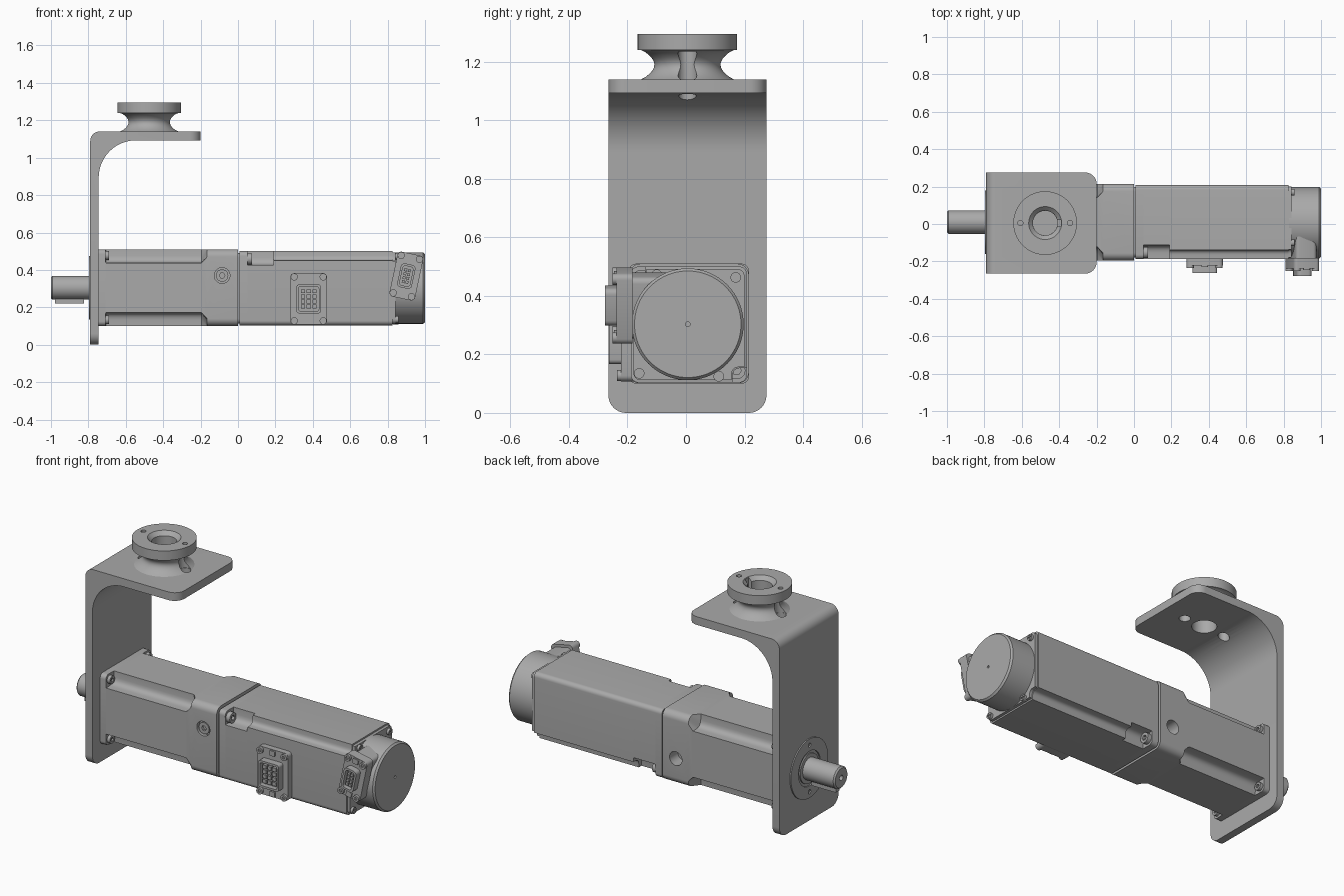
import bpy, bmesh
from math import sin, cos, pi, radians
from mathutils import Matrix, Vector

cube = bpy.data.objects.get("Cube")
if cube:
    bpy.data.objects.remove(cube)

grey = bpy.data.materials.new("machined grey")
grey.use_nodes = True
grey.diffuse_color = (0.4, 0.4, 0.4, 1)
grey.node_tree.nodes["Principled BSDF"].inputs["Base Color"].default_value = grey.diffuse_color
parts = []


def finish(bm, name):
    bmesh.ops.remove_doubles(bm, verts=bm.verts, dist=1e-5)
    bmesh.ops.recalc_face_normals(bm, faces=bm.faces)
    mesh = bpy.data.meshes.new(name)
    bm.to_mesh(mesh)
    bm.free()
    mesh.materials.append(grey)
    obj = bpy.data.objects.new(name, mesh)
    bpy.context.collection.objects.link(obj)
    parts.append(obj)
    return obj


def lathe(name, profile, origin, axis, segs=64, closed=False):
    """Revolve (radius, distance) pairs around an axis through origin."""
    place = {"x": lambda r, t, a: (t, r * cos(a), r * sin(a)),
             "y": lambda r, t, a: (r * cos(a), t, r * sin(a)),
             "z": lambda r, t, a: (r * cos(a), r * sin(a), t)}[axis]
    bm = bmesh.new()
    rings = [[bm.verts.new(Vector(origin) + Vector(place(r, t, 2 * pi * i / segs)))
              for r, t in profile] for i in range(segs)]
    n = len(profile)
    for i in range(segs):
        a, b = rings[i], rings[(i + 1) % segs]
        for j in range(n if closed else n - 1):
            k = (j + 1) % n
            bm.faces.new((a[j], a[k], b[k], b[j]))
    return finish(bm, name)


def cyl(name, origin, axis, r, start, end, segs=32):
    return lathe(name, [(0, start), (r, start), (r, end), (0, end)], origin, axis, segs)


def box(name, centre, size, bevel=0, tilt=0):
    """Box with rounded corners as seen from the front."""
    bm = bmesh.new()
    bmesh.ops.create_cube(bm, size=1, matrix=Matrix.Diagonal((*size, 1)))
    if bevel:
        edges = [e for e in bm.edges if abs(e.verts[0].co.y - e.verts[1].co.y) > size[1] / 2]
        bmesh.ops.bevel(bm, geom=edges, offset=bevel, segments=4, profile=0.5, affect="EDGES")
    bm.transform(Matrix.Translation(centre) @ Matrix.Rotation(tilt, 4, "Y"))
    return finish(bm, name)


def cut(obj, *cutters):
    for c in cutters:
        mod = obj.modifiers.new("cut", "BOOLEAN")
        mod.operation, mod.object = "DIFFERENCE", c
        bpy.context.view_layer.objects.active = obj
        bpy.ops.object.modifier_apply(modifier=mod.name)
        parts.remove(c)
        bpy.data.objects.remove(c)


def section(x, h, corners):
    """Square section; a corner is ('round', d) or ('notch', d)."""
    pts = []
    for k, (kind, d) in enumerate(corners):
        for i in range(8):
            t = pi / 2 * i / 7
            s, c = max(sin(t), 0), max(cos(t), 0)
            if kind == "notch":
                y, z = h - d * s ** 0.5, h - d * c ** 0.5
            else:
                y, z = h - d + d * c, h - d + d * s
            for _ in range(k):
                y, z = -z, y
            pts.append((x, y + AY, z + AZ))
    return pts


def loft(name, sections):
    bm = bmesh.new()
    rings = [[bm.verts.new(p) for p in s] for s in sections]
    n = len(rings[0])
    for a, b in zip(rings, rings[1:]):
        for i in range(n):
            j = (i + 1) % n
            bm.faces.new((a[i], a[j], b[j], b[i]))
    bm.faces.new(rings[0])
    bm.faces.new(rings[-1])
    return finish(bm, name)


AY, AZ = 0.01, 0.305          # drive axis
HX, HY = -0.475, 0.005        # hub axis
AXIS, HUB = (0, AY, AZ), (HX, HY, 0)

# Bracket: bent plate with rounded free corners
arc = [(-0.745 + 0.2 * (1 - cos(t)), 0.893 + 0.2 * sin(t)) for t in [pi / 2 * i / 16 for i in range(17)]]
bend = [(-0.74 - 0.05 * sin(t), 1.09 + 0.05 * cos(t)) for t in [pi / 2 * i / 8 for i in range(9)]]
outline = [(-0.745, 0)] + arc + [(-0.2, 1.093), (-0.2, 1.14)] + bend + [(-0.79, 0)]
bm = bmesh.new()
face = bm.faces.new([bm.verts.new((x, -0.265, z)) for x, z in outline])
new = bmesh.ops.extrude_face_region(bm, geom=[face])["geom"]
bmesh.ops.translate(bm, vec=(0, 0.54, 0), verts=[v for v in new if isinstance(v, bmesh.types.BMVert)])
ends = [e for e in bm.edges if abs(e.verts[0].co.y - e.verts[1].co.y) < 0.01
        and (all(v.co.z < 0.001 for v in e.verts) or all(v.co.x > -0.201 for v in e.verts))]
bmesh.ops.bevel(bm, geom=ends, offset=0.06, segments=8, profile=0.5, affect="EDGES")
bracket = finish(bm, "bracket")
cut(bracket, cyl("bore", HUB, "z", 0.066, 1.0, 1.2),
    *[cyl("screw_hole", (HX + s * 0.133, HY, 0), "z", 0.03, 0.9, 1.2) for s in (-1, 1)])

# Hub: waisted neck under a round flange, with bore and keyway
neck = [(0.158 - 0.045 * sin(pi * i / 12) ** 0.8, 1.14 + 0.1 * i / 12) for i in range(13)]
hub = lathe("hub", [(0.066, 1.14)] + neck + [(0.17, 1.24), (0.17, 1.295), (0.088, 1.295), (0.066, 1.273)],
            HUB, "z", 96, closed=True)
cut(hub, box("keyway", (HX + 0.06, HY, 1.22), (0.05, 0.035, 0.3)))
for s in (-1, 1):
    at = (HX + s * 0.133, HY, 0)
    cut(hub, cyl("scallop", at, "z", 0.032, 1.1, 1.235), cyl("pin_hole", at, "z", 0.014, 1.2, 1.4, 20))

# Output shaft, key and bearing ring
shaft = lathe("shaft", [(0, -1), (0.055, -1), (0.063, -0.992), (0.063, -0.72), (0, -0.72)], AXIS, "x")
cut(shaft, cyl("centre_hole", AXIS, "x", 0.015, -1.1, -0.96, 20))
box("shaft_key", (-0.9, AY, 0.24), (0.155, 0.035, 0.04))
ring = cyl("bearing_ring", AXIS, "x", 0.17, -0.797, -0.78, 64)
cut(ring, lathe("ring_groove", [(0.085, -0.81), (0.1, -0.81), (0.1, -0.79), (0.085, -0.79)], AXIS, "x", 48, True))
for s in (-1, 1):
    cut(ring, cyl("ring_hole", (0, AY, AZ + s * 0.135), "x", 0.012, -0.81, -0.79, 16))

# Gearbox: square flanges joined by a body with scooped corners
rim, scoop, edge = [("round", 0.025)] * 4, [("notch", 0.072)] * 4, [("round", 0.04)] * 4
gearbox = loft("gearbox", [section(-0.745, 0.205, rim), section(-0.708, 0.205, rim),
                           section(-0.707, 0.205, scoop), section(-0.195, 0.205, scoop),
                           section(-0.165, 0.205, edge), section(0, 0.205, edge)])
cut(gearbox, cyl("front_port", (-0.085, 0, 0.37), "y", 0.042, -0.3, -0.17),
    cyl("back_port", (-0.085, 0, 0.25), "y", 0.04, 0.14, 0.3))
plug = cyl("port_plug", (-0.085, 0, 0.37), "y", 0.033, -0.19, -0.15)
cut(plug, cyl("plug_socket", (-0.085, 0, 0.37), "y", 0.015, -0.25, -0.175, 6))
for sy in (-1, 1):
    for sz in (-1, 1):
        bolt = cyl("gearbox_bolt", (0, AY + sy * 0.172, AZ + sz * 0.172), "x", 0.023, -0.72, -0.69, 24)
        cut(bolt, cyl("bolt_socket", (0, AY + sy * 0.172, AZ + sz * 0.172), "x", 0.012, -0.7, -0.65, 6))

# Motor: long body grooved along two opposite edges
AZ = 0.302


def diagonal(d):
    return [("round", 0.025), ("notch", d)] * 2


plain = [("round", 0.025)] * 4
loft("motor", [section(-0.005, 0.188, plain), section(0.008, 0.188, plain), section(0.009, 0.198, plain),
               section(0.05, 0.198, plain), section(0.051, 0.198, diagonal(0.075)),
               section(0.19, 0.198, diagonal(0.075)), section(0.191, 0.198, diagonal(0.05)),
               section(0.825, 0.198, diagonal(0.05)), section(0.826, 0.19, diagonal(0.045)),
               section(0.843, 0.19, diagonal(0.045))])
for s in (-1, 1):
    at = (0, AY + s * 0.163, AZ - s * 0.157)
    bolt = cyl("motor_bolt", at, "x", 0.03, 0.04, 0.075, 24)
    cut(bolt, cyl("bolt_socket", at, "x", 0.016, 0.06, 0.1, 6))

# Encoder cap and end screws
cap = lathe("encoder_cap", [(0, 0.83), (0.191, 0.83), (0.191, 0.99), (0.182, 1), (0, 1)], (0, 0.006, 0.303), "x", 96)
cut(cap, cyl("cap_dimple", (0, 0.006, 0.303), "x", 0.008, 0.99, 1.1, 16))
for y, z in ((-0.1, 0.472), (0.17, 0.463), (-0.16, 0.135), (0.112, 0.125)):
    screw = cyl("end_screw", (0, y, z), "x", 0.018, 0.83, 0.857, 20)
    cut(screw, box("slot", (0.857, y, z), (0.01, 0.026, 0.006)), box("slot", (0.857, y, z), (0.01, 0.006, 0.026)))


def connector(name, x, z, tilt, plate, shell, depths, bevel, pins):
    """Plate, hollow shell, contact grid and corner screws, facing the front."""
    turn = Matrix.Rotation(tilt, 4, "Y")
    root, face, tip = depths

    def slab(label, size, y0, y1, r, dx=0, dz=0):
        off = turn @ Vector((dx, 0, dz))
        return box(name + label, (x + off.x, (y0 + y1) / 2, z + off.z), (size[0], y0 - y1, size[1]), r, tilt)

    slab("_plate", plate, root, face, 0.02)
    body = slab("_shell", shell, face + 0.01, tip, bevel)
    cut(body, slab("_recess", (shell[0] - 0.024, shell[1] - 0.024), face - 0.012, tip - 0.02, bevel * 0.7))
    cols, rows = pins
    w, h = (shell[0] - 0.04) / cols, (shell[1] - 0.045) / rows
    for i in range(cols):
        for j in range(rows):
            slab("_contact", (w * 0.75, h * 0.75), face, tip + 0.008, 0,
                 (i - (cols - 1) / 2) * w, (j - (rows - 1) / 2) * h)
    for sx in (-1, 1):
        for sz in (-1, 1):
            off = turn @ Vector((sx * (plate[0] / 2 - 0.02), 0, sz * (plate[1] / 2 - 0.02)))
            at = (x + off.x, 0, z + off.z)
            screw = cyl(name + "_screw", at, "y", 0.019, face + 0.01, face - 0.014, 20)
            cut(screw, cyl("socket", at, "y", 0.009, face - 0.006, face - 0.05, 6))
    for sz in (-1, 1):
        slab("_tab", (0.035, 0.03), face + 0.01, face - 0.008, 0.006, 0, sz * (plate[1] / 2 - 0.02))


# Power connector on the motor, tilted signal connector on the encoder
connector("power_connector", 0.378, 0.245, 0, (0.195, 0.275), (0.132, 0.155), (-0.17, -0.222, -0.263), 0.015, (3, 4))
connector("signal_connector", 0.9, 0.367, radians(12), (0.14, 0.245), (0.08, 0.13),
          (-0.182, -0.238, -0.277), 0.02, (2, 4))
box("signal_connector_base", (0.9, -0.12, 0.367), (0.115, 0.15, 0.215), 0.02, radians(12))

# Smooth curved walls, keep edges crisp
bpy.ops.object.select_all(action="DESELECT")
for obj in parts:
    obj.select_set(True)
bpy.context.view_layer.objects.active = bracket
bpy.ops.object.shade_smooth_by_angle(angle=radians(30))
